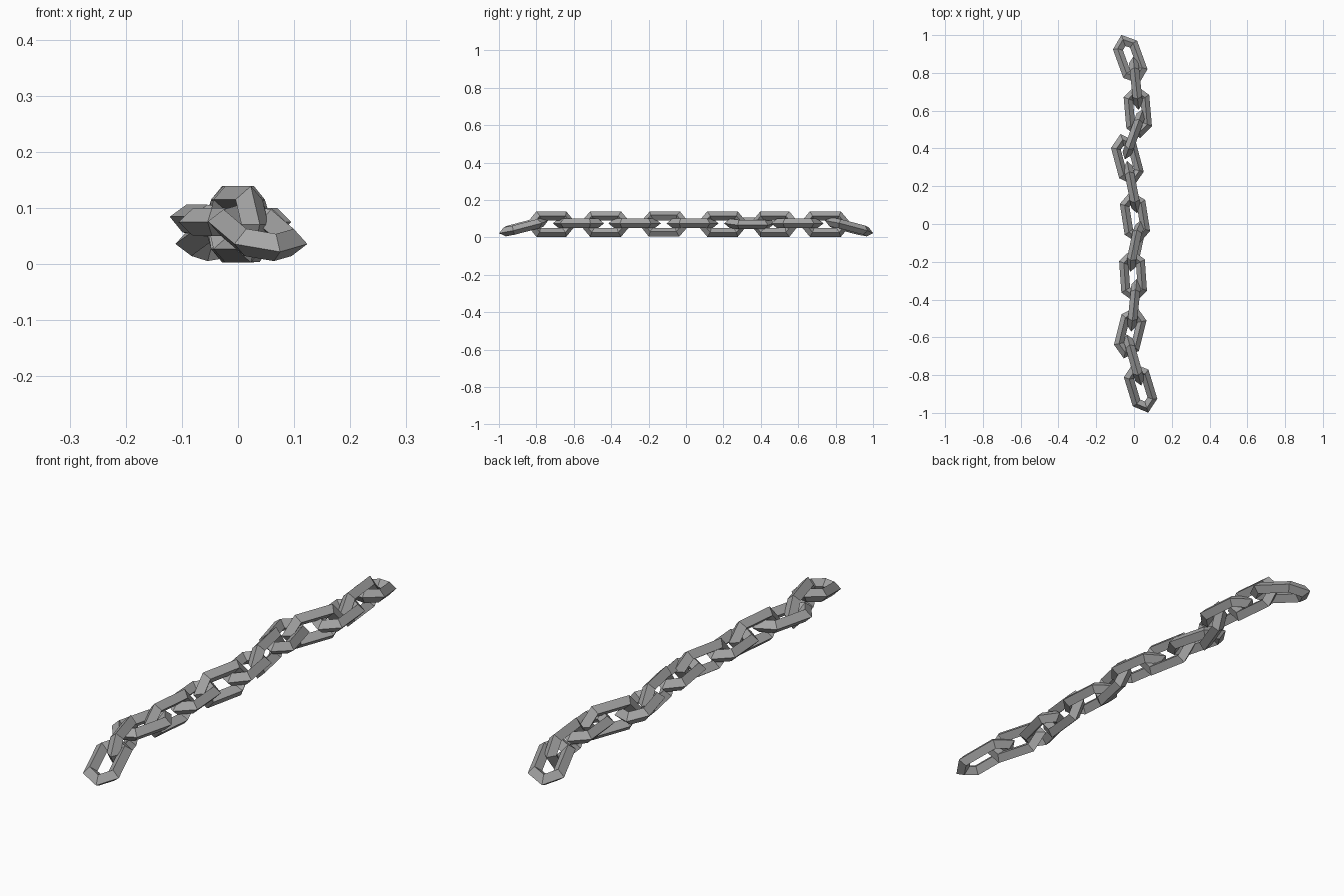
import bpy
import bmesh
from math import radians
from mathutils import Vector

cube = bpy.data.objects.get("Cube")
if cube:
    bpy.data.objects.remove(cube, do_unlink=True)

steel = bpy.data.materials.new("grey_steel")
steel.use_nodes = True
grey = (0.38, 0.38, 0.38, 1)
steel.diffuse_color = grey
steel.node_tree.nodes["Principled BSDF"].inputs["Base Color"].default_value = grey


def hexagon(half_width, shoulder, tip):
    """Elongated six-cornered loop with pointed ends along y."""
    return [Vector(p) for p in (
        (0, tip, 0), (-half_width, shoulder, 0), (-half_width, -shoulder, 0),
        (0, -tip, 0), (half_width, -shoulder, 0), (half_width, shoulder, 0))]


def link_mesh():
    """Pointed ring with a diamond cross-section."""
    outer = hexagon(0.068, 0.083, 0.141)
    inner = hexagon(0.020, 0.060, 0.077)
    up = Vector((0, 0, 0.025))
    bm = bmesh.new()
    rings = []
    for o, i in zip(outer, inner):
        mid = (o + i) / 2
        rings.append([bm.verts.new(p) for p in (o, mid + up, i, mid - up)])
    for a, b in zip(rings, rings[1:] + rings[:1]):
        for k in range(4):
            n = (k + 1) % 4
            bm.faces.new((a[k], b[k], b[n], a[n]))
    bmesh.ops.recalc_face_normals(bm, faces=bm.faces)
    mesh = bpy.data.meshes.new("chain_link")
    bm.to_mesh(mesh)
    bm.free()
    mesh.materials.append(steel)
    return mesh


mesh = link_mesh()


def add_link(name, x, y, z, yaw, roll, pitch=0):
    link = bpy.data.objects.new(name, mesh)
    link.location = (x, y, z)
    link.rotation_mode = 'YXZ'
    link.rotation_euler = (radians(pitch), radians(roll), radians(yaw))
    bpy.context.collection.objects.link(link)


# Flat links: x, y, yaw, roll
flat = [(-0.035, 0.34, 15, 8), (0.02, 0.595, 5, 0), (0.005, 0.035, 9, 0),
        (-0.005, -0.275, 4, 0), (-0.02, -0.575, -14, 0)]
for n, (x, y, yaw, roll) in enumerate(flat, 1):
    add_link(f"flat_link_{n}", x, y, 0.075, yaw, roll)

# End links droop to the floor
add_link("back_end_link", -0.02, 0.872, 0.056, 20, 0, -14)
add_link("front_end_link", 0.035, -0.868, 0.056, 17, 0, 14)

# Upright links: x, y, yaw, lean
upright = [(0.01, 0.745, 6, 0), (0.0, 0.475, -20, 0), (-0.01, 0.195, 11, 0),
           (0.01, -0.115, -12, -10), (0.0, -0.43, -6, 0), (0.0, -0.72, 16, 0)]
for n, (x, y, yaw, lean) in enumerate(upright, 1):
    add_link(f"upright_link_{n}", x, y, 0.071, yaw, 90 + lean)
